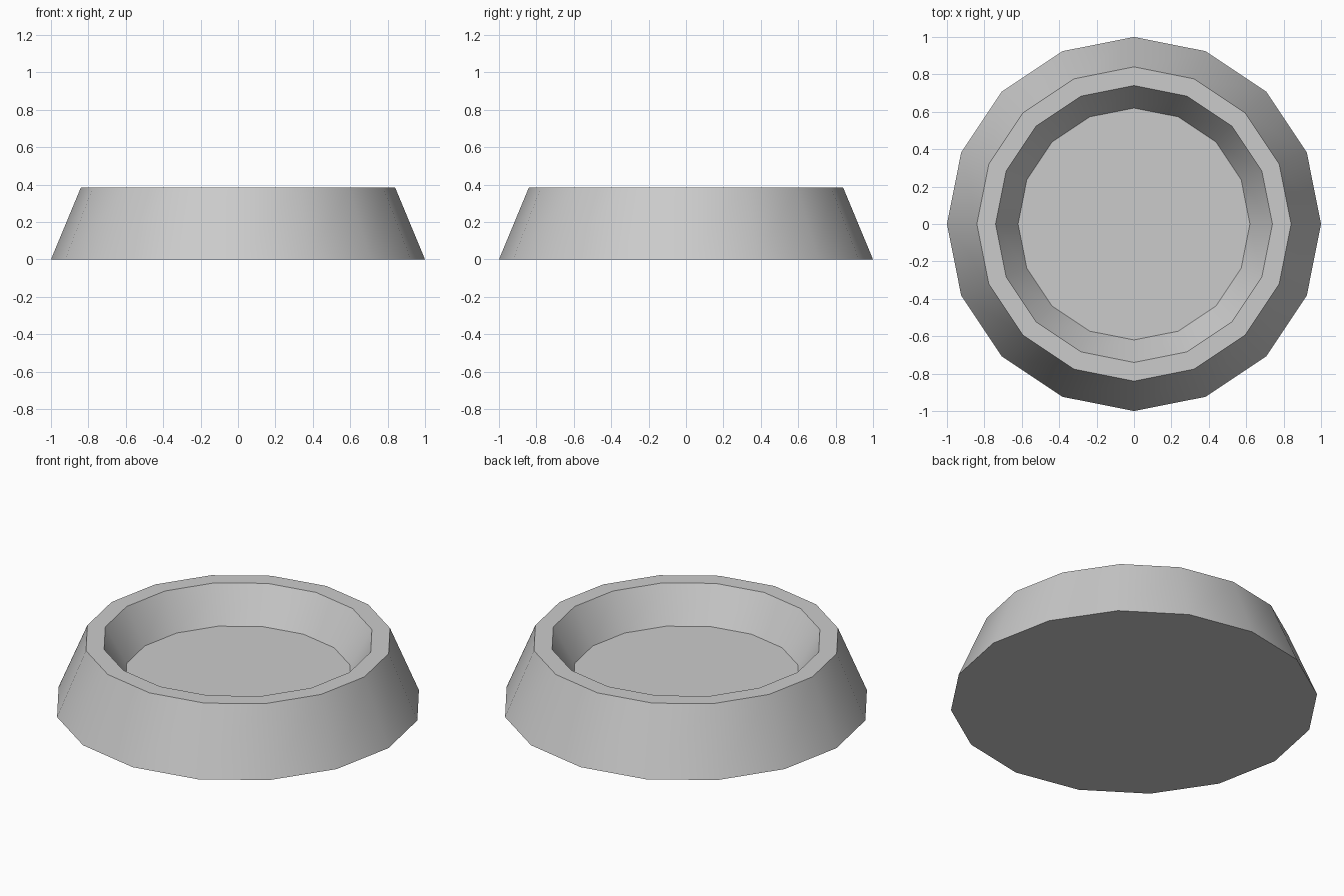
import bpy, bmesh
from math import cos, sin, pi, radians

cube = bpy.data.objects.get("Cube")
if cube:
    bpy.data.objects.remove(cube, do_unlink=True)

SIDES = 16
# Radius and height, from the base up over the rim and down to the floor
PROFILE = [(1.0, 0.0), (0.84, 0.385), (0.74, 0.385), (0.62, 0.18)]

# Plain grey material
grey = bpy.data.materials.new("plain_grey")
grey.use_nodes = True
colour = (0.6, 0.6, 0.6, 1.0)
grey.diffuse_color = colour
grey.node_tree.nodes["Principled BSDF"].inputs["Base Color"].default_value = colour

# Bowl: rings joined by quads, closed by a base and a sunken floor
bm = bmesh.new()
rings = [[bm.verts.new((r * cos(2 * pi * i / SIDES), r * sin(2 * pi * i / SIDES), z))
          for i in range(SIDES)] for r, z in PROFILE]
for low, high in zip(rings, rings[1:]):
    for i in range(SIDES):
        j = (i + 1) % SIDES
        bm.faces.new((low[i], low[j], high[j], high[i]))
bm.faces.new(rings[0][::-1])
bm.faces.new(rings[-1])
mesh = bpy.data.meshes.new("bowl")
bm.to_mesh(mesh)
bm.free()
mesh.materials.append(grey)
bowl = bpy.data.objects.new("bowl", mesh)
bpy.context.collection.objects.link(bowl)

# Smooth walls with crisp rim, floor and base edges
bpy.ops.object.select_all(action="DESELECT")
bowl.select_set(True)
bpy.context.view_layer.objects.active = bowl
bpy.ops.object.shade_smooth_by_angle(angle=radians(30))
